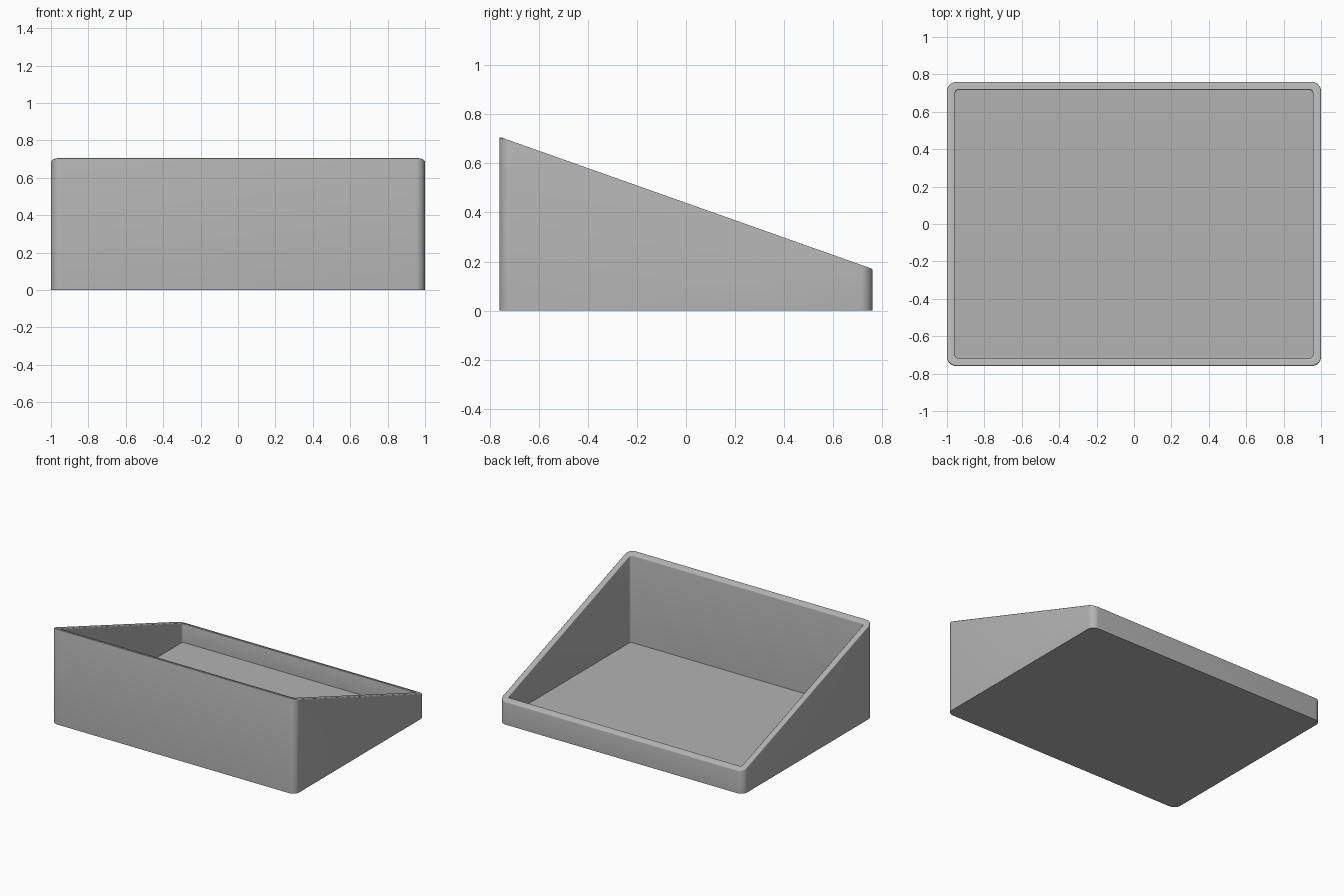
import bpy, bmesh, math

if "Cube" in bpy.data.objects:
    bpy.data.objects.remove(bpy.data.objects["Cube"])

HALF_X, HALF_Y = 1.0, 0.76
WALL, FLOOR = 0.044, 0.045
OUTER_R, INNER_R = 0.05, 0.016
CORNER_STEPS = 8


def rim_height(y):
    return 0.439 - 0.354 * y


def rounded_rect(hx, hy, r):
    """Counter-clockwise outline of a rectangle with rounded corners."""
    pts = []
    for i, (sx, sy) in enumerate([(1, 1), (-1, 1), (-1, -1), (1, -1)]):
        for k in range(CORNER_STEPS + 1):
            a = math.pi / 2 * (i + k / CORNER_STEPS)
            pts.append((sx * (hx - r) + r * math.cos(a),
                        sy * (hy - r) + r * math.sin(a)))
    return pts


outer = rounded_rect(HALF_X, HALF_Y, OUTER_R)
inner = rounded_rect(HALF_X - WALL, HALF_Y - WALL, INNER_R)

bm = bmesh.new()
# Rings: outer base, outer rim, inner rim, inner floor
rings = [
    [bm.verts.new((x, y, 0)) for x, y in outer],
    [bm.verts.new((x, y, rim_height(y))) for x, y in outer],
    [bm.verts.new((x, y, rim_height(y))) for x, y in inner],
    [bm.verts.new((x, y, FLOOR)) for x, y in inner],
]
n = len(outer)
for a, b in zip(rings, rings[1:]):
    for i in range(n):
        j = (i + 1) % n
        bm.faces.new((a[i], a[j], b[j], b[i]))
bm.faces.new(rings[0][::-1])   # underside
bm.faces.new(rings[3])         # tray floor

# Slightly rounded edges on both sides of the sloping rim
rim_edges = [bm.edges.get((ring[i], ring[(i + 1) % n]))
             for ring in rings[1:3] for i in range(n)]
bmesh.ops.bevel(bm, geom=rim_edges, offset=0.007, offset_type='OFFSET',
                segments=3, profile=0.5, affect='EDGES', clamp_overlap=True)
bmesh.ops.recalc_face_normals(bm, faces=bm.faces)

mesh = bpy.data.meshes.new("sloped_tray")
bm.to_mesh(mesh)
bm.free()
tray = bpy.data.objects.new("sloped_tray", mesh)
bpy.context.collection.objects.link(tray)

grey = bpy.data.materials.new("grey")
grey.diffuse_color = (0.45, 0.45, 0.45, 1)
grey.use_nodes = True
grey.node_tree.nodes["Principled BSDF"].inputs["Base Color"].default_value = grey.diffuse_color
mesh.materials.append(grey)

bpy.context.view_layer.objects.active = tray
tray.select_set(True)
bpy.ops.object.shade_smooth_by_angle(angle=math.radians(35))
